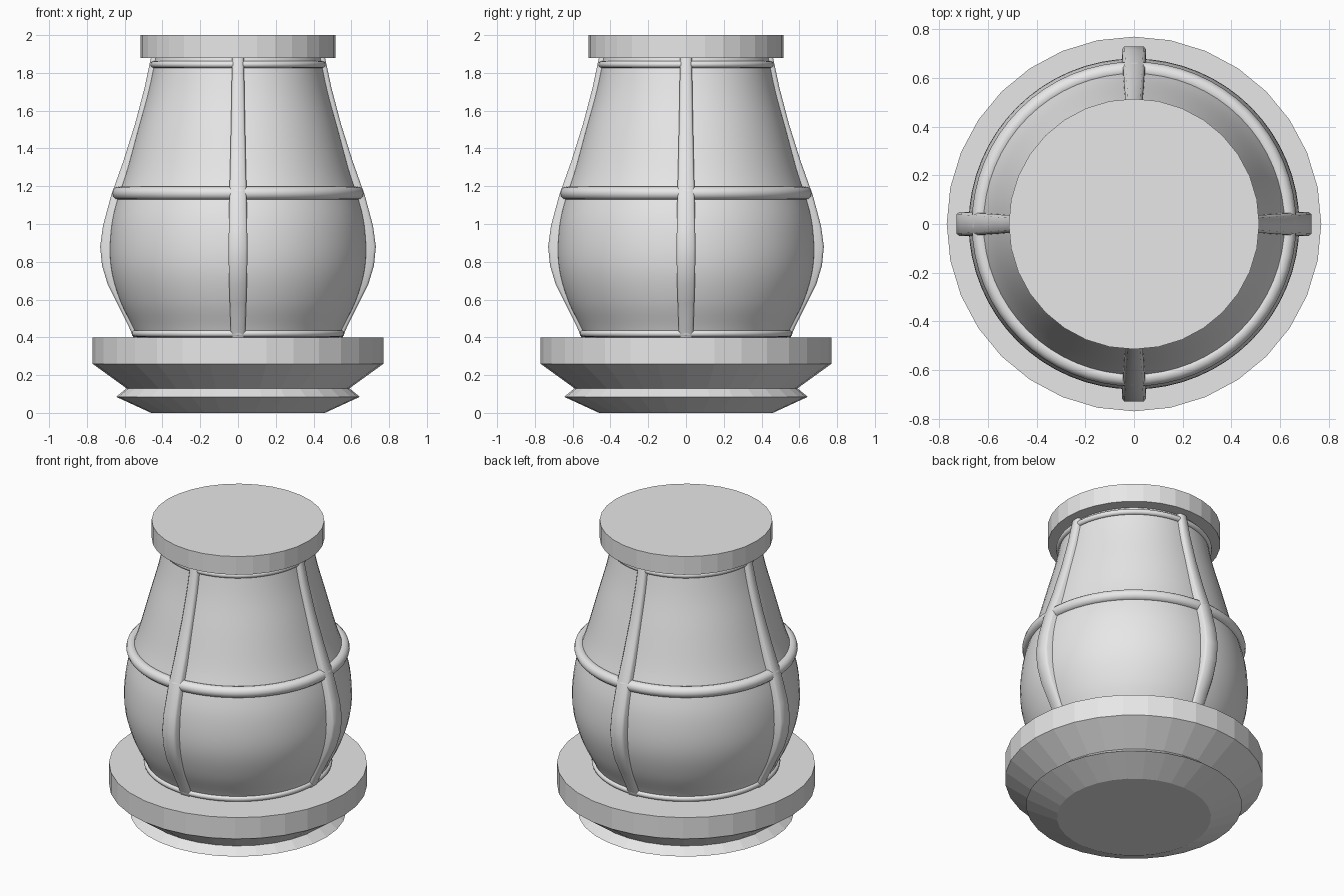
import bpy, math

if "Cube" in bpy.data.objects:
    bpy.data.objects.remove(bpy.data.objects["Cube"])

grey = bpy.data.materials.new("plain grey")
grey.diffuse_color = (0.8, 0.8, 0.8, 1)
grey.use_nodes = True
grey.node_tree.nodes["Principled BSDF"].inputs["Base Color"].default_value = grey.diffuse_color


def make(name, verts, faces, angle=None):
    me = bpy.data.meshes.new(name)
    me.from_pydata(verts, [], faces)
    me.materials.append(grey)
    ob = bpy.data.objects.new(name, me)
    bpy.context.collection.objects.link(ob)
    bpy.ops.object.select_all(action='DESELECT')
    bpy.context.view_layer.objects.active = ob
    ob.select_set(True)
    if angle:
        bpy.ops.object.shade_smooth_by_angle(angle=math.radians(angle))
    return ob


def lathe(name, profile, n, angle=None, closed=False):
    """Spin (r, z) points, listed bottom to top on the outside, around z."""
    verts = [(r * math.cos(2 * math.pi * i / n), r * math.sin(2 * math.pi * i / n), z)
             for r, z in profile for i in range(n)]
    m = len(profile)
    faces = []
    for k in range(m if closed else m - 1):
        a, b = k * n, (k + 1) % m * n
        for i in range(n):
            j = (i + 1) % n
            faces.append((a + i, a + j, b + j, b + i))
    if not closed:
        faces.append(tuple(reversed(range(n))))
        faces.append(tuple(range((m - 1) * n, m * n)))
    return make(name, verts, faces, angle)


def ring(name, major, z, minor):
    prof = [(major + minor * math.cos(2 * math.pi * k / 12),
             z + minor * math.sin(2 * math.pi * k / 12)) for k in range(12)]
    return lathe(name, prof, 64, 60, closed=True)


def smooth_path(pts, steps):
    """Catmull-Rom curve through the points."""
    p = [pts[0]] + pts + [pts[-1]]
    out = []
    for i in range(1, len(p) - 2):
        for s in range(steps):
            t = s / steps
            out.append(tuple(0.5 * (2 * b + (c - a) * t + (2 * a - 5 * b + 4 * c - d) * t * t
                                    + (3 * b - a - 3 * c + d) * t ** 3)
                             for a, b, c, d in zip(p[i - 1], p[i], p[i + 1], p[i + 2])))
    return out + [pts[-1]]


# Faceted stepped base and cap
lathe("base", [(0.46, 0), (0.645, 0.085), (0.59, 0.13), (0.77, 0.26), (0.77, 0.40)], 32)
lathe("cap", [(0.515, 1.88), (0.515, 2.0)], 32)

# Smooth bulging globe
globe = [(0.53, 0.39), (0.56, 0.46), (0.62, 0.58), (0.665, 0.72), (0.68, 0.85), (0.67, 1.0),
         (0.64, 1.13), (0.59, 1.28), (0.53, 1.5), (0.475, 1.7), (0.437, 1.88)]
lathe("globe", smooth_path(globe, 4), 64, 60)

# Wire hoops
ring("lower_hoop", 0.545, 0.42, 0.018)
ring("middle_hoop", 0.632, 1.163, 0.035)
ring("upper_hoop", 0.447, 1.845, 0.018)

# Four tapered guard bars, outer edge line
outer = [(0.55, 0.39), (0.575, 0.45), (0.64, 0.58), (0.69, 0.68), (0.72, 0.78), (0.73, 0.88),
         (0.715, 0.99), (0.672, 1.15), (0.608, 1.33), (0.545, 1.53), (0.495, 1.72), (0.46, 1.885)]
for q, side in enumerate(("right", "back", "left", "front")):
    c, s = round(math.cos(q * math.pi / 2)), round(math.sin(q * math.pi / 2))
    verts, faces = [], []
    for r, z in outer:
        w = 0.068 * r
        for x, y in ((r - 0.1, -w), (r - 0.012, -w), (r, -w + 0.01),
                     (r, w - 0.01), (r - 0.012, w), (r - 0.1, w)):
            verts.append((c * x - s * y, s * x + c * y, z))
    for k in range(len(outer) - 1):
        for i in range(6):
            j = (i + 1) % 6
            faces.append((k * 6 + i, k * 6 + j, k * 6 + 6 + j, k * 6 + 6 + i))
    faces.append((5, 4, 3, 2, 1, 0))
    faces.append(tuple(range(len(verts) - 6, len(verts))))
    make("guard_bar_" + side, verts, faces, 50)
